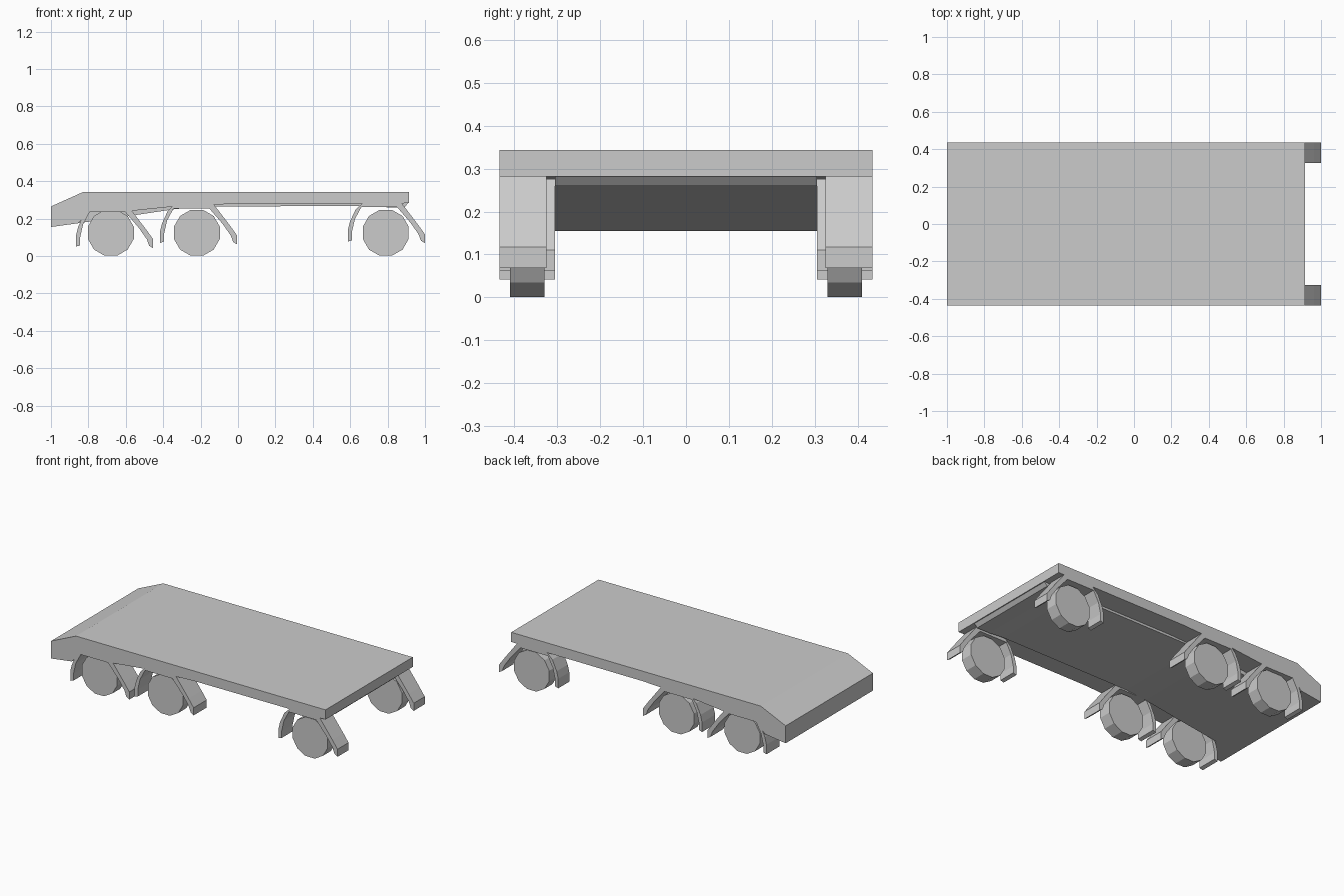
import bpy, bmesh, math

if "Cube" in bpy.data.objects:
    bpy.data.objects.remove(bpy.data.objects["Cube"])


def prism(name, profile, y0, y1):
    """Extrude a closed x-z outline from y0 to y1."""
    bm = bmesh.new()
    face = bm.faces.new([bm.verts.new((x, y0, z)) for x, z in profile])
    ext = bmesh.ops.extrude_face_region(bm, geom=[face])
    verts = [v for v in ext["geom"] if isinstance(v, bmesh.types.BMVert)]
    bmesh.ops.translate(bm, verts=verts, vec=(0, y1 - y0, 0))
    bmesh.ops.recalc_face_normals(bm, faces=bm.faces)
    mesh = bpy.data.meshes.new(name)
    bm.to_mesh(mesh)
    bm.free()
    obj = bpy.data.objects.new(name, mesh)
    bpy.context.collection.objects.link(obj)
    return obj


def mirrored(name, profile, y0, y1):
    prism(name + "_front", profile, -y1, -y0)
    prism(name + "_back", profile, y0, y1)


# Flat deck with sloping nose
prism("deck", [(-1, 0.155), (-1, 0.265), (-0.826, 0.343), (0.915, 0.343),
               (0.915, 0.282), (0.0, 0.28), (-0.34, 0.265), (-0.58, 0.24),
               (-0.8, 0.235), (-0.855, 0.175)], -0.435, 0.435)

# Lower belly between the wheels
prism("belly", [(-1, 0.155), (-0.855, 0.175), (-0.56, 0.217), (-0.34, 0.25),
                (-0.2, 0.264), (0.7, 0.268), (0.8, 0.26), (0.89, 0.26),
                (0.91, 0.283), (0.91, 0.3), (-0.34, 0.3), (-0.99, 0.24)],
      -0.305, 0.305)

# Fender outline relative to its arch centre, outer edge then inner edge
FENDER = [(-0.206, 0.05), (-0.206, 0.11), (-0.195, 0.155), (-0.165, 0.22),
          (-0.125, 0.258), (0.08, 0.258), (0.17, 0.14), (0.206, 0.09),
          (0.206, 0.042), (0.185, 0.055), (0.172, 0.09), (0.13, 0.15),
          (0.057, 0.235), (-0.133, 0.235), (-0.168, 0.17), (-0.184, 0.1),
          (-0.184, 0.057)]

# Wheels and fenders on three axles
axles = [("first", -0.68, -0.66, 0.0, 0.305),
         ("second", -0.22, -0.211, 0.02, 0.305),
         ("rear", 0.79, 0.793, 0.027, 0.325)]
R, SIDES = 0.127, 12
for label, wx, fx, dz, inner in axles:
    wheel = [(wx + R * math.cos(2 * math.pi * (i + 0.5) / SIDES),
              0.124 + R * math.sin(2 * math.pi * (i + 0.5) / SIDES))
             for i in range(SIDES)]
    mirrored(label + "_wheel", wheel, 0.33, 0.41)
    mirrored(label + "_fender", [(fx + x, z + dz) for x, z in FENDER], inner, 0.435)
